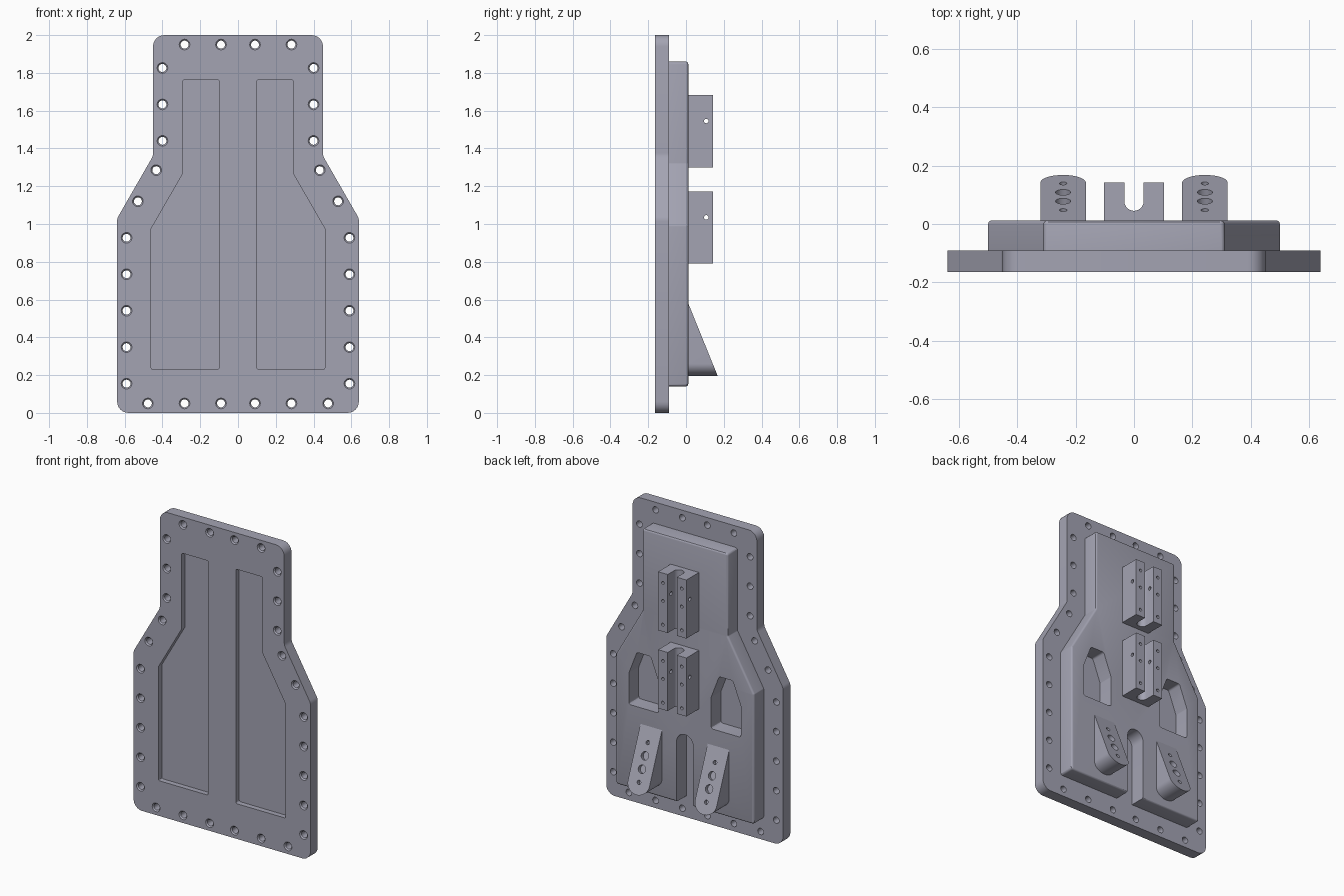
import bpy, bmesh, math
from mathutils import Vector

if "Cube" in bpy.data.objects:
    bpy.data.objects.remove(bpy.data.objects["Cube"])

grey = bpy.data.materials.new("slate grey metal")
grey.use_nodes = True
colour = (0.37, 0.37, 0.45, 1)
grey.diffuse_color = colour
grey.node_tree.nodes["Principled BSDF"].inputs["Base Color"].default_value = colour


def mirrored(half):
    """Close a right-hand outline with its mirror image."""
    return half + [(-x, z) for x, z in reversed(half)]


def rounded(points, radius, steps=6):
    """Replace each corner of an outline with an arc."""
    out = []
    for i, p in enumerate(points):
        p = Vector(p)
        a = (Vector(points[i - 1]) - p).normalized()
        b = (Vector(points[(i + 1) % len(points)]) - p).normalized()
        half = a.angle(b) / 2
        centre = p + (a + b).normalized() * (radius / math.sin(half))
        reach = radius / math.tan(half)
        start = (p + a * reach - centre).normalized()
        end = (p + b * reach - centre).normalized()
        for k in range(steps + 1):
            out.append(tuple(centre + start.slerp(end, k / steps).normalized() * radius))
    return out


def prism(bm, outline, low, high, axis="y"):
    """Extrude an outline; returns the face at the high end."""
    place = (lambda a, b, t: (a, t, b)) if axis == "y" else (lambda a, b, t: (a, b, t))
    rings = [[bm.verts.new(place(a, b, t)) for a, b in outline] for t in (low, high)]
    n = len(outline)
    for i in range(n):
        j = (i + 1) % n
        bm.faces.new((rings[0][i], rings[0][j], rings[1][j], rings[1][i]))
    bm.faces.new(rings[0])
    cap = bm.faces.new(rings[1])
    bmesh.ops.recalc_face_normals(bm, faces=bm.faces[:])
    return cap


def bore(bm, centre, axis, profile, sides=20):
    """Add a turned cutter; profile is (radius, distance along axis)."""
    turn = Vector((0, 0, 1)).rotation_difference(Vector(axis))
    rings = []
    for radius, depth in profile:
        ring = []
        for i in range(sides):
            a = math.tau * i / sides
            local = Vector((radius * math.cos(a), radius * math.sin(a), depth))
            ring.append(bm.verts.new(Vector(centre) + turn @ local))
        rings.append(ring)
    for lower, upper in zip(rings, rings[1:]):
        for i in range(sides):
            j = (i + 1) % sides
            bm.faces.new((lower[i], lower[j], upper[j], upper[i]))
    bm.faces.new(rings[0])
    bm.faces.new(rings[-1])
    bmesh.ops.recalc_face_normals(bm, faces=bm.faces[:])


def make(name, bm):
    mesh = bpy.data.meshes.new(name)
    bm.to_mesh(mesh)
    bm.free()
    mesh.materials.append(grey)
    obj = bpy.data.objects.new(name, mesh)
    bpy.context.collection.objects.link(obj)
    return obj


def finish(obj, cutter_bm):
    """Subtract the cutter, then shade curved faces smooth."""
    cutter = make(obj.name + "_cutter", cutter_bm)
    cutter.hide_render = True
    mod = obj.modifiers.new("cut", "BOOLEAN")
    mod.operation, mod.solver, mod.object = "DIFFERENCE", "EXACT", cutter
    graph = bpy.context.evaluated_depsgraph_get()
    mesh = bpy.data.meshes.new_from_object(obj.evaluated_get(graph))
    obj.modifiers.clear()
    obj.data = mesh
    bpy.data.objects.remove(cutter)
    bpy.ops.object.select_all(action="DESELECT")
    obj.select_set(True)
    bpy.context.view_layer.objects.active = obj
    bpy.ops.object.shade_smooth_by_angle(angle=math.radians(30))


FRONT, FLANGE, BACK = -0.165, -0.09, 0.012

# Flanged base plate with countersunk bolt holes and two front recesses
bm = bmesh.new()
prism(bm, rounded(mirrored([(0.64, 0), (0.64, 1.03), (0.45, 1.36), (0.45, 2)]), 0.06), FRONT, FLANGE)
plate = make("base_plate", bm)

cut = bmesh.new()
bolts = [(0.59, 0.155 + 0.193 * i) for i in range(5)]
bolts += [(0.53, 1.12), (0.433, 1.285)]
bolts += [(0.4, 1.44 + 0.193 * i) for i in range(3)]
bolts += [(x, 1.95) for x in (0.09, 0.283)]
bolts += [(x, 0.05) for x in (0.09, 0.283, 0.477)]
recess = [(0.1, 0.23), (0.46, 0.23), (0.46, 0.975), (0.293, 1.265), (0.293, 1.763), (0.1, 1.763)]
for side in (-1, 1):
    for x, z in bolts:
        bore(cut, (side * x, FRONT, z), (0, 1, 0),
             [(0.034, -0.006), (0.021, 0.008), (0.021, 0.1)])
    prism(cut, [(side * x, z) for x, z in rounded(recess, 0.01, 3)], FRONT - 0.05, FRONT + 0.035)
finish(plate, cut)

# Raised rear body with softened rim, arched channel and two tapered pockets
bm = bmesh.new()
body = mirrored([(0.5, 0.14), (0.5, 0.99), (0.31, 1.32), (0.31, 1.86)])
cap = prism(bm, rounded(body, 0.015, 3), FLANGE - 0.01, BACK)
bmesh.ops.bevel(bm, geom=cap.edges[:], offset=0.012, segments=3, profile=0.5, affect="EDGES")
raised = make("raised_body", bm)

cut = bmesh.new()
arch = [(0.06 * math.cos(math.pi * i / 16), 0.535 + 0.06 * math.sin(math.pi * i / 16)) for i in range(17)]
prism(cut, arch + [(-0.06, 0.05), (0.06, 0.05)], -0.2, 0.1)
pocket = [(0.19, 0.685), (0.405, 0.685), (0.405, 0.89), (0.347, 1.04), (0.248, 1.04), (0.19, 0.89)]
for side in (-1, 1):
    prism(cut, [(side * x, z) for x, z in rounded(pocket, 0.015, 3)], -0.2, 0.1)
finish(raised, cut)

# Two slotted brackets with cross holes and drilled prongs
slot = [(0.033 * math.cos(math.pi * i / 12), 0.078 - 0.033 * math.sin(math.pi * i / 12)) for i in range(13)]
for name, base in (("lower_bracket", 0.79), ("upper_bracket", 1.3)):
    bm = bmesh.new()
    prism(bm, [(-0.102, 0.005), (-0.102, 0.142), (-0.033, 0.142)] + slot[::-1]
          + [(0.033, 0.142), (0.102, 0.142), (0.102, 0.005)], base, base + 0.383, "z")
    bracket = make(name, bm)
    cut = bmesh.new()
    bore(cut, (0, 0.107, base + 0.245), (1, 0, 0), [(0.012, -0.2), (0.012, 0.2)])
    for x in (-0.068, 0.068):
        for height in (0.045, 0.2, 0.318):
            bore(cut, (x, 0.142, base + height), (0, 1, 0), [(0.01, -0.06), (0.01, 0.02)])
    finish(bracket, cut)

# Two sloped feet with rounded lower ends and four bores in each
top, tip = Vector((0, BACK, 0.58)), Vector((0, 0.168, 0.195))
run = tip - top
normal = Vector((0, -run.z, run.y)).normalized()
for name, x in (("left_foot", 0.243), ("right_foot", -0.243)):
    bm = bmesh.new()
    curve = [(x + 0.078 * math.cos(a), 0.26 + 0.065 * math.sin(a))
             for a in (math.pi * (1 + i / 20) for i in range(21))]
    prism(bm, curve + [(x + 0.078, 0.62), (x - 0.078, 0.62)], 0.005, 0.3)
    cutaway = bmesh.ops.bisect_plane(bm, geom=bm.verts[:] + bm.edges[:] + bm.faces[:],
                                     plane_co=top, plane_no=normal, clear_outer=True)
    rim = [e for e in cutaway["geom_cut"] if isinstance(e, bmesh.types.BMEdge)]
    bmesh.ops.contextual_create(bm, geom=rim)
    bmesh.ops.recalc_face_normals(bm, faces=bm.faces[:])
    foot = make(name, bm)
    cut = bmesh.new()
    for i, radius in enumerate((0.013, 0.026, 0.026, 0.013)):
        centre = top + run * (0.23 + 0.195 * i)
        centre.x = x
        bore(cut, centre, normal, [(radius, -0.025), (radius, 0.03)])
    finish(foot, cut)
